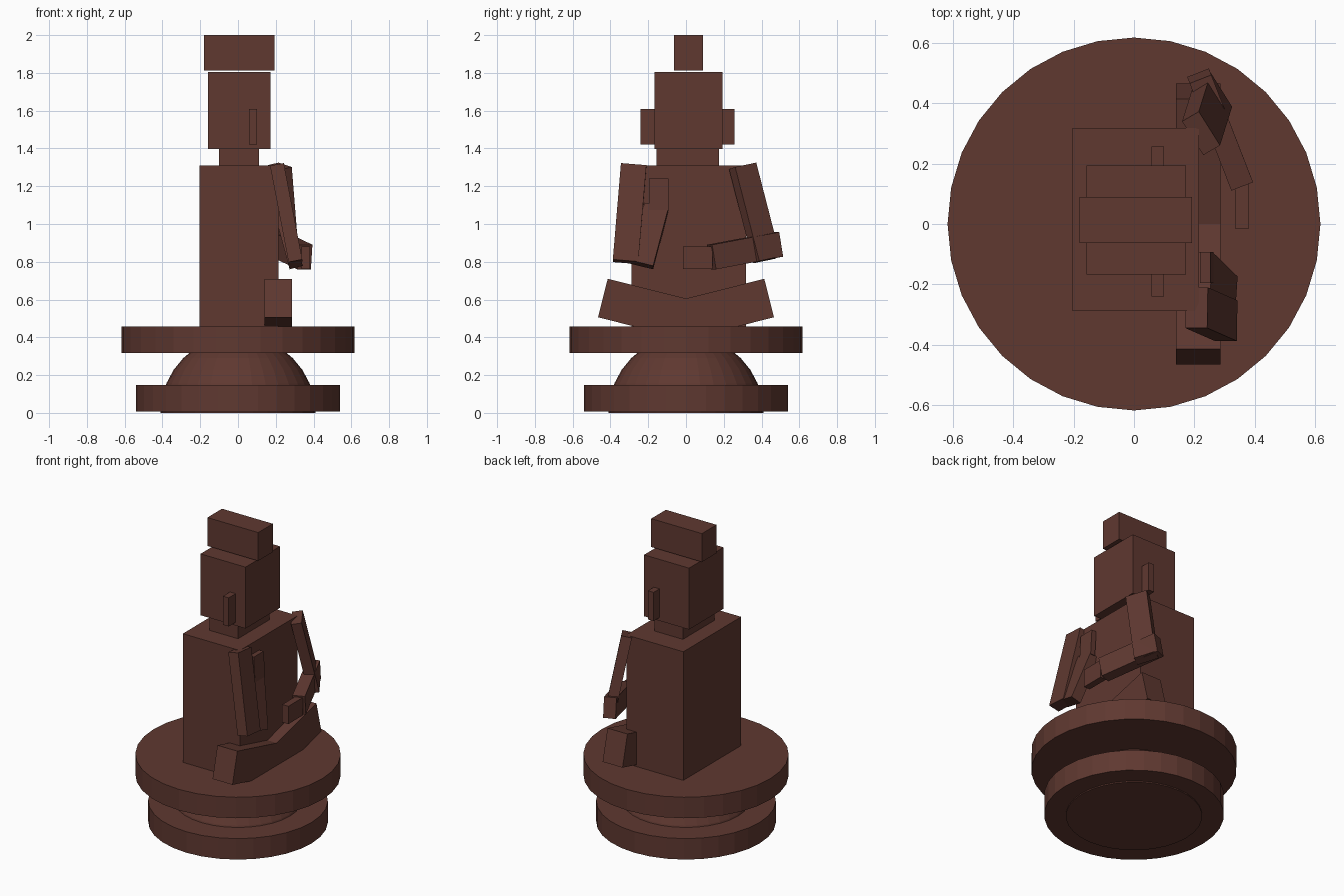
import bpy
import bmesh
from mathutils import Matrix, Vector

cube = bpy.data.objects.get("Cube")
if cube:
    bpy.data.objects.remove(cube, do_unlink=True)

# Single dark brown finish
BROWN = (0.115, 0.04, 0.03, 1.0)
brown = bpy.data.materials.new("dark_brown")
brown.use_nodes = True
brown.diffuse_color = BROWN
bsdf = next(n for n in brown.node_tree.nodes if n.type == "BSDF_PRINCIPLED")
bsdf.inputs["Base Color"].default_value = BROWN


def add_object(name, bm):
    bmesh.ops.recalc_face_normals(bm, faces=bm.faces)
    mesh = bpy.data.meshes.new(name)
    bm.to_mesh(mesh)
    bm.free()
    mesh.materials.append(brown)
    obj = bpy.data.objects.new(name, mesh)
    bpy.context.collection.objects.link(obj)
    return obj


def box(name, low, high):
    """Axis-aligned block between two corners."""
    low, high = Vector(low), Vector(high)
    bm = bmesh.new()
    bmesh.ops.create_cube(bm, size=1, matrix=Matrix.Translation((low + high) / 2)
                          @ Matrix.Diagonal((*(high - low), 1)))
    return add_object(name, bm)


def strut(name, start, end, across, width, thick):
    """Slanted block along start-end, with its width laid along 'across'."""
    start, end = Vector(start), Vector(end)
    axis = (end - start).normalized()
    side = Vector(across)
    side = (side - axis * side.dot(axis)).normalized()
    turn = Matrix((side, axis.cross(side), axis)).transposed().to_4x4()
    bm = bmesh.new()
    bmesh.ops.create_cube(bm, size=1, matrix=Matrix.Translation((start + end) / 2) @ turn
                          @ Matrix.Diagonal((width, thick, (end - start).length, 1)))
    return add_object(name, bm)


def disc(name, radius, bottom, top):
    bm = bmesh.new()
    bmesh.ops.create_cone(bm, cap_ends=True, segments=32, radius1=radius, radius2=radius,
                          depth=top - bottom,
                          matrix=Matrix.Translation((0, 0, (bottom + top) / 2)))
    return add_object(name, bm)


# Pedestal: two discs joined by a dome
disc("lower_disc", 0.54, 0.008, 0.147)
disc("upper_disc", 0.617, 0.318, 0.457)
bm = bmesh.new()
bmesh.ops.create_uvsphere(bm, u_segments=32, v_segments=16, radius=0.41)
cut = bmesh.ops.bisect_plane(bm, geom=bm.verts[:] + bm.edges[:] + bm.faces[:],
                             plane_co=(0, 0, 0), plane_no=(0, 0, -1), clear_outer=True)
bmesh.ops.holes_fill(bm, edges=[e for e in bm.edges if e.is_boundary])
add_object("dome", bm)

# Torso, head and hat
box("torso", (-0.203, -0.288, 0.45), (0.215, 0.318, 1.31))
box("neck", (-0.10, -0.157, 1.30), (0.11, 0.175, 1.41))
box("head", (-0.158, -0.167, 1.398), (0.172, 0.194, 1.805))
box("ears", (0.058, -0.24, 1.42), (0.10, 0.256, 1.61))
box("hat", (-0.18, -0.063, 1.812), (0.192, 0.09, 2.0))

# Spread legs meeting in the middle
for name, s in (("left_leg", 1), ("right_leg", -1)):
    strut(name, (0.2125, 0.44 * s, 0.608), (0.2125, -0.02 * s, 0.492), (1, 0, 0), 0.146, 0.21)

# Arm with the forearm laid across the lap
strut("left_upper_arm", (0.222, 0.30, 1.307), (0.262, 0.428, 0.81), (-0.5, 0.86, 0), 0.134, 0.065)
strut("left_forearm", (0.216, 0.49, 0.892), (0.354, 0.135, 0.825), (0.36, 0.137, 0), 0.077, 0.132)
box("left_hand", (0.335, -0.015, 0.762), (0.38, 0.14, 0.88))

# Arm with the forearm raised to the chest
strut("right_upper_arm", (0.207, -0.277, 1.31), (0.305, -0.32, 0.80), (0, 1, 0), 0.135, 0.074)
strut("right_forearm", (0.222, -0.157, 1.088), (0.304, -0.237, 0.785), (0, 1, 0), 0.13, 0.072)
strut("right_hand", (0.236, -0.144, 1.24), (0.246, -0.144, 1.07), (0, 1, 0), 0.104, 0.034)
